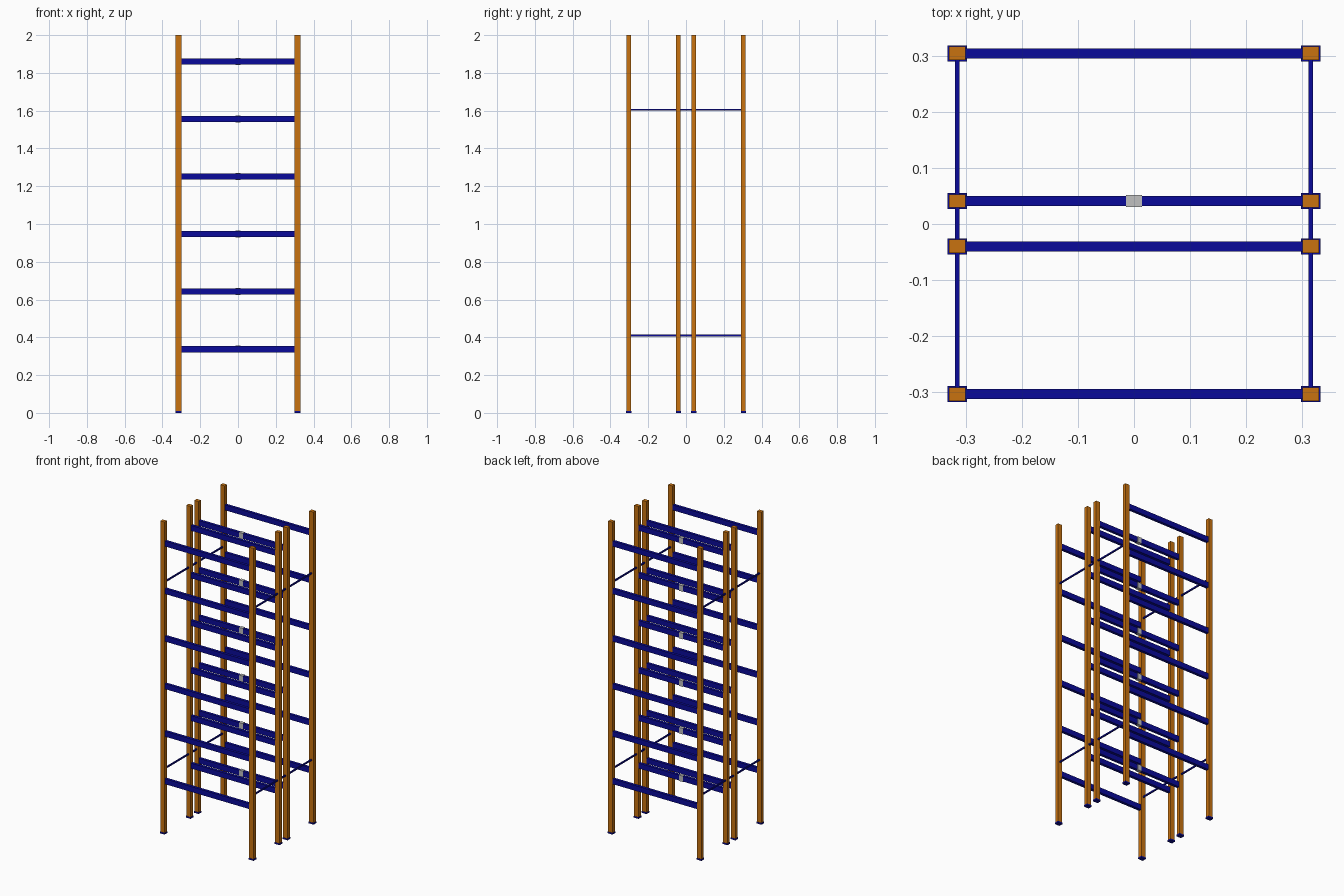
import bpy
import bmesh
from mathutils import Matrix

cube = bpy.data.objects.get("Cube")
if cube:
    bpy.data.objects.remove(cube, do_unlink=True)


def material(name, colour):
    mat = bpy.data.materials.new(name)
    mat.use_nodes = True
    mat.diffuse_color = (*colour, 1)
    mat.node_tree.nodes["Principled BSDF"].inputs["Base Color"].default_value = (*colour, 1)
    return mat


BLUE = material("deep blue paint", (0.003, 0.003, 0.32))
ORANGE = material("orange paint", (0.58, 0.17, 0.005))
GREY = material("light grey steel", (0.53, 0.53, 0.53))


def box(name, size, centre, mat):
    bm = bmesh.new()
    bmesh.ops.create_cube(bm, size=1, matrix=Matrix.Translation(centre) @ Matrix.Diagonal((*size, 1)))
    mesh = bpy.data.meshes.new(name)
    bm.to_mesh(mesh)
    bm.free()
    mesh.materials.append(mat)
    obj = bpy.data.objects.new(name, mesh)
    bpy.context.collection.objects.link(obj)
    return obj


POST_X = 0.315
ROWS = {"front": -0.303, "front_inner": -0.04, "back_inner": 0.041, "back": 0.304}
SIDES = {"left": 1, "right": -1}
FOOT = 0.01
LEVELS = 6

# Upright posts on foot plates
for row, y in ROWS.items():
    for side, s in SIDES.items():
        box(f"{row}_{side}_post", (0.03, 0.024, 2 - FOOT), (s * POST_X, y, 1 + FOOT / 2), ORANGE)
        box(f"{row}_{side}_foot_plate", (0.034, 0.028, FOOT), (s * POST_X, y, FOOT / 2), BLUE)

# Shelf beams, with a connector block on the inner back beam
for i in range(LEVELS):
    z = 0.338 + i * 0.3045
    for row, y in ROWS.items():
        box(f"{row}_beam_{i + 1}", (2 * POST_X - 0.03, 0.018, 0.034), (0, y, z), BLUE)
    box(f"connector_block_{i + 1}", (0.028, 0.022, 0.038), (0, ROWS["back_inner"], z), GREY)

# Thin side ties running from front to back
for side, s in SIDES.items():
    for level, z in (("lower", 0.41), ("upper", 1.605)):
        box(f"{side}_{level}_tie", (0.008, 0.607, 0.009), (s * POST_X, 0, z), BLUE)
